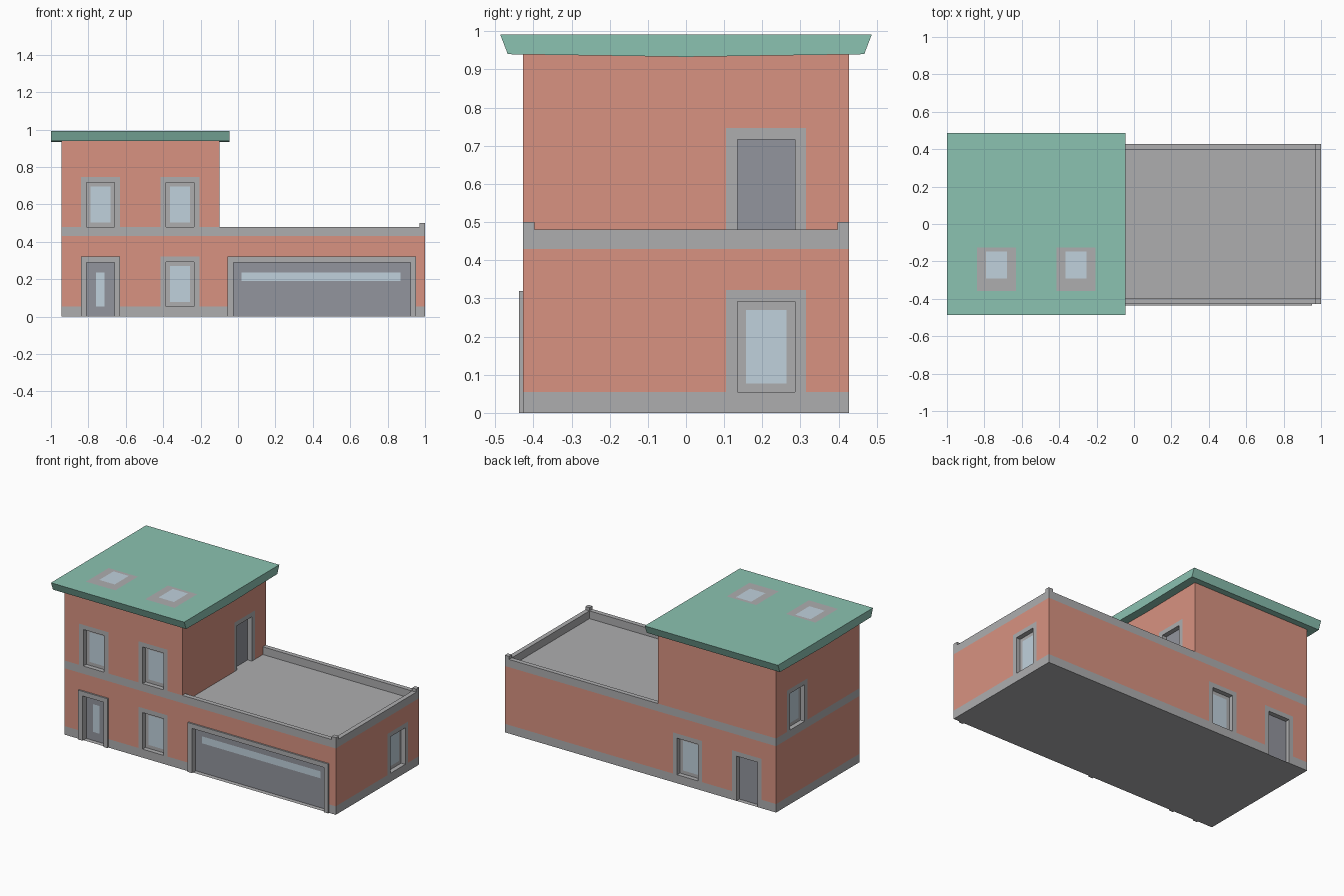
import bpy, bmesh
from mathutils import Vector

if "Cube" in bpy.data.objects:
    bpy.data.objects.remove(bpy.data.objects["Cube"])


def material(name, rgb):
    m = bpy.data.materials.new(name)
    m.diffuse_color = (*rgb, 1)
    m.use_nodes = True
    m.node_tree.nodes["Principled BSDF"].inputs["Base Color"].default_value = m.diffuse_color
    return m


BRICK, STONE, GREEN, GLASS, DARK = range(5)
MATS = [material("brick", (0.69, 0.29, 0.22)), material("stone", (0.42, 0.42, 0.43)),
        material("roof_green", (0.26, 0.54, 0.44)), material("glass", (0.53, 0.64, 0.72)),
        material("door_grey", (0.29, 0.30, 0.34))]
Z = Vector((0, 0, 1))
X0, X1, XU, Y = -0.945, 1.0, -0.10, 0.427     # house extents, XU = end of upper storey
BASE, FLOOR, BAND, EAVES = 0.055, 0.43, 0.48, 0.94
DEPTH, T = 0.03, 0.03                         # reveal depth, trim / parapet thickness


def finish(name, bm):
    me = bpy.data.meshes.new(name)
    bm.to_mesh(me)
    bm.free()
    for m in MATS:
        me.materials.append(m)
    ob = bpy.data.objects.new(name, me)
    bpy.context.collection.objects.link(ob)
    return ob


def box(name, x0, x1, y0, y1, z0, z1, mat=STONE):
    bm = bmesh.new()
    bmesh.ops.create_cube(bm, size=1)
    for v in bm.verts:
        v.co = ((x0 + x1) / 2 + v.co.x * (x1 - x0), (y0 + y1) / 2 + v.co.y * (y1 - y0),
                (z0 + z1) / 2 + v.co.z * (z1 - z0))
    for f in bm.faces:
        f.material_index = mat
    return finish(name, bm)


class Plane:
    """Flat surface addressed by u (along), v (up) and d (depth inwards)."""

    def __init__(self, origin, u, n, v=Z):
        self.o, self.u, self.n, self.v = Vector(origin), Vector(u), Vector(n), Vector(v)
        self.flip = self.u.cross(self.v).dot(self.n) < 0
        self.bm = bmesh.new()

    def quad(self, pts, mat):
        vs = [self.bm.verts.new(self.o + self.u * u + self.v * v - self.n * d) for u, v, d in pts]
        self.bm.faces.new(vs[::-1] if self.flip else vs).material_index = mat

    def panel(self, rect, mat, patches=(), d=0):
        # Rectangle split into cells; the last patch covering a cell colours it, None is a hole
        u0, u1, v0, v1 = rect
        us = sorted({u0, u1} | {c for p in patches for c in p[:2] if u0 < c < u1})
        vs = sorted({v0, v1} | {c for p in patches for c in p[2:4] if v0 < c < v1})
        for a, b in zip(us, us[1:]):
            for e, f in zip(vs, vs[1:]):
                m, cu, cv = mat, (a + b) / 2, (e + f) / 2
                for p in patches:
                    if p[0] < cu < p[1] and p[2] < cv < p[3]:
                        m = p[4]
                if m is not None:
                    self.quad([(a, e, d), (b, e, d), (b, f, d), (a, f, d)], m)

    def recess(self, rect, mat, patches):
        a, b, e, f = rect
        D = DEPTH
        self.quad([(a, e, 0), (a, e, D), (a, f, D), (a, f, 0)], STONE)
        self.quad([(b, e, D), (b, e, 0), (b, f, 0), (b, f, D)], STONE)
        self.quad([(a, e, 0), (b, e, 0), (b, e, D), (a, e, D)], STONE)
        self.quad([(a, f, D), (b, f, D), (b, f, 0), (a, f, 0)], STONE)
        self.panel(rect, mat, patches, D)


def window(u, z):
    r = (u - 0.075, u + 0.075, z, z + 0.237)
    return r, STONE, [(r[0] + 0.022, r[1] - 0.022, z + 0.022, r[3] - 0.022, GLASS)]


def door(u0, u1, z0, z1, glass=None):
    return (u0, u1, z0, z1), DARK, [(*glass, GLASS)] if glass else []


def wall(name, plane, rect, openings=()):
    # Brick wall with stone plinth, stone band, flush stone trims and recessed openings
    patches = [(-9, 9, 0, BASE, STONE), (-9, 9, FLOOR, BAND, STONE)]
    for (a, b, e, f), _, _ in openings:
        patches += [(a - T, b + T, e, f + T, STONE), (a, b, e, f, None)]
    plane.panel(rect, BRICK, patches)
    for o in openings:
        plane.recess(*o)
    finish(name, plane.bm)


# Walls with windows and doors
A, B, S = -0.735, -0.31, 0.21
front_door = door(A - 0.075, A + 0.075, 0, 0.29, (-0.76, -0.715, 0.055, 0.235))
garage = door(-0.025, 0.922, 0, 0.29, (0.02, 0.87, 0.19, 0.235))
back_door = door(A - 0.075, A + 0.075, 0, 0.29)
terrace_door = door(S - 0.075, S + 0.075, FLOOR, 0.717)


def facing(axis, at, sign):
    if axis == 'y':
        return Plane((0, at, 0), (1, 0, 0), (0, sign, 0))
    return Plane((at, 0, 0), (0, 1, 0), (sign, 0, 0))


wall("front_wall_lower", facing('y', -Y, -1), (X0, X1, 0, BAND), [front_door, window(B, BASE), garage])
wall("front_wall_upper", facing('y', -Y, -1), (X0, XU, BAND, EAVES), [window(A, BAND), window(B, BAND)])
wall("back_wall_lower", facing('y', Y, 1), (X0, X1, 0, BAND), [back_door, window(B, BASE)])
wall("back_wall_upper", facing('y', Y, 1), (X0, XU, BAND, EAVES))
wall("left_wall", facing('x', X0, -1), (-Y, Y, 0, EAVES), [window(S, BAND)])
wall("right_wall", facing('x', X1, 1), (-Y, Y, 0, BAND), [window(S, BASE)])

# Terrace-side wall: brick all the way down to the terrace floor
side = facing('x', XU, 1)
(a, b, e, f) = terrace_door[0]
side.panel((-Y, Y, FLOOR, EAVES), BRICK, [(a - T, b + T, e, f + T, STONE), (a, b, e, f, None)])
side.recess(*terrace_door)
finish("terrace_wall", side.bm)

# Underside of the house
under = Plane((0, 0, 0), (1, 0, 0), (0, 0, -1), (0, 1, 0))
under.panel((X0, X1, -Y, Y), STONE)
finish("underside", under.bm)

# Terrace floor, parapet tops and parapet inner faces
yi, xi = Y - T, X1 - T
top = Plane((0, 0, FLOOR), (1, 0, 0), (0, 0, 1), (0, 1, 0))
top.panel((XU, xi, -yi, yi), STONE)
top.panel((XU, X1, -Y, Y), STONE, [(XU, xi, -yi, yi, None)], FLOOR - BAND)
finish("terrace_floor_and_parapet_top", top.bm)
for name, pl, u0, u1 in (("parapet_inner_front", facing('y', -yi, 1), XU, xi),
                         ("parapet_inner_back", facing('y', yi, -1), XU, xi),
                         ("parapet_inner_right", facing('x', xi, -1), -yi, yi)):
    pl.panel((u0, u1, FLOOR, BAND), STONE)
    finish(name, pl.bm)

# Parapet corner posts
for name, y0 in (("front", -Y), ("back", yi)):
    box("parapet_post_" + name, xi, X1, y0, y0 + T, BAND, 0.50)

# Raised surrounds of the front door and garage door
for name, (a, b, e, f) in (("front_door", front_door[0]), ("garage", garage[0])):
    y0, y1 = -Y - 0.01, -Y
    box(name + "_jamb_left", a - T, a, y0, y1, 0, f)
    box(name + "_jamb_right", b, b + T, y0, y1, 0, f)
    box(name + "_lintel", a - T, b + T, y0, y1, f, f + T)

# Roof slab: profile in y-z extruded along x, with skylights flush in its top face
RX0, RX1, RY, RZ = -1.0, -0.045, 0.487, 0.992
profile = [(-RY, RZ), (-0.467, 0.94), (0, 0.933), (0.467, 0.94), (RY, RZ)]
roof = Plane((0, 0, RZ), (1, 0, 0), (0, 0, 1), (0, 1, 0))
skylights = []
for x in (A, B):
    skylights += [(x - 0.105, x + 0.105, -0.357, -0.125, STONE), (x - 0.055, x + 0.055, -0.292, -0.147, GLASS)]
roof.panel((RX0, RX1, -RY, RY), GREEN, skylights)
for (ya, za), (yb, zb) in zip(profile, profile[1:]):
    roof.quad([(RX0, yb, RZ - zb), (RX1, yb, RZ - zb), (RX1, ya, RZ - za), (RX0, ya, RZ - za)], GREEN)
for x, pts in ((RX0, profile[::-1]), (RX1, profile)):
    roof.quad([(x, y, RZ - z) for y, z in pts], GREEN)
finish("roof", roof.bm)
